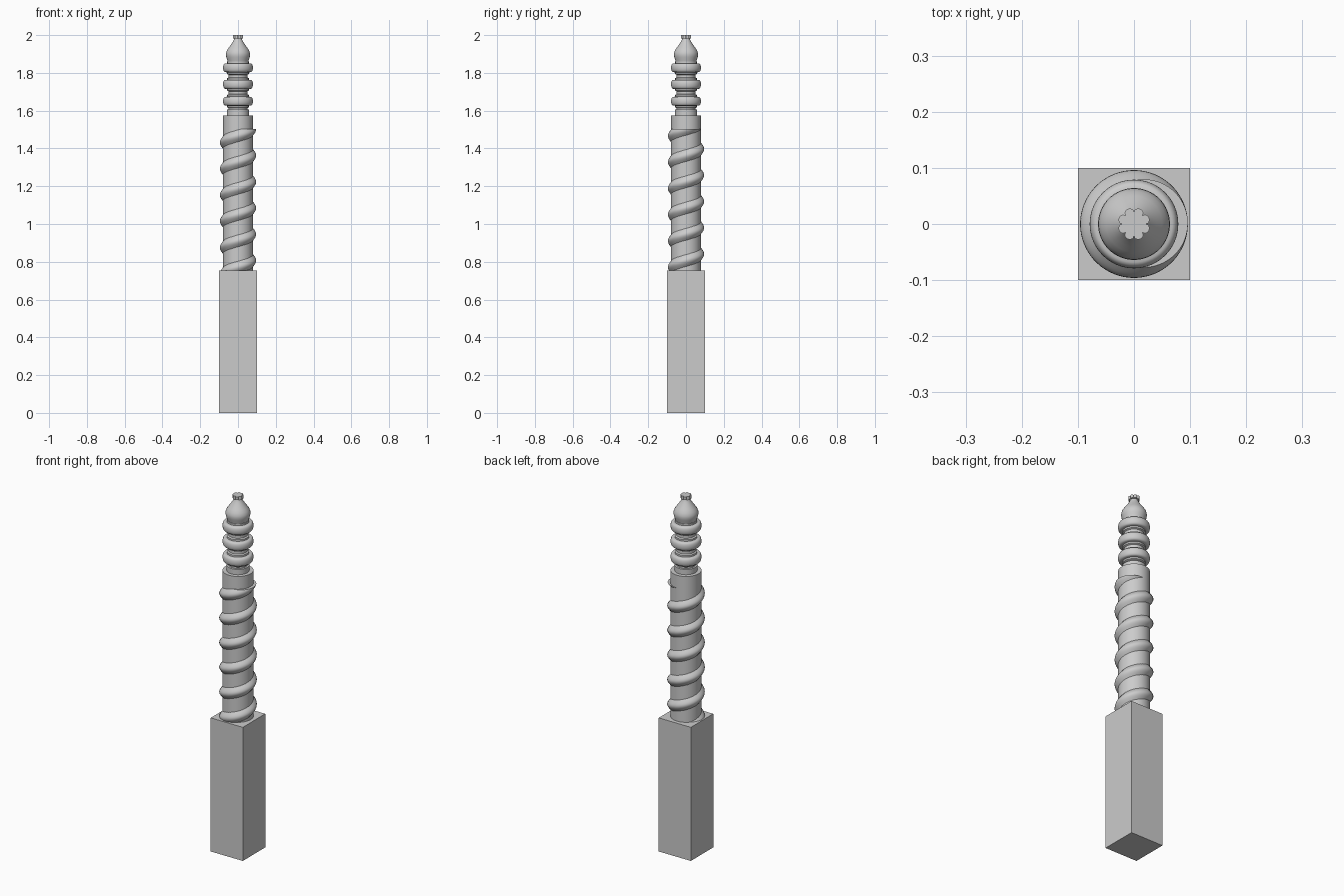
import bpy
import bmesh
from math import radians, sin, cos, pi, sqrt

if "Cube" in bpy.data.objects:
    bpy.data.objects.remove(bpy.data.objects["Cube"], do_unlink=True)

grey = bpy.data.materials.new("plain grey")
grey.use_nodes = True
grey.diffuse_color = (0.6, 0.6, 0.6, 1)
grey.node_tree.nodes["Principled BSDF"].inputs["Base Color"].default_value = grey.diffuse_color


def loft(name, sections, smooth=True):
    """Skin a stack of equally sized point rings and cap both ends."""
    bm = bmesh.new()
    rings = [[bm.verts.new(p) for p in ring] for ring in sections]
    count = len(rings[0])
    for low, high in zip(rings, rings[1:]):
        for i in range(count):
            j = (i + 1) % count
            bm.faces.new((low[i], low[j], high[j], high[i]))
    bm.faces.new(rings[0][::-1])
    bm.faces.new(rings[-1])
    mesh = bpy.data.meshes.new(name)
    bm.to_mesh(mesh)
    bm.free()
    mesh.materials.append(grey)
    obj = bpy.data.objects.new(name, mesh)
    bpy.context.collection.objects.link(obj)
    if smooth:
        bpy.ops.object.select_all(action='DESELECT')
        obj.select_set(True)
        bpy.context.view_layer.objects.active = obj
        bpy.ops.object.shade_smooth_by_angle(angle=radians(35))
    return obj


def circle(r, z, count=64, cx=0.0, cy=0.0, turn=0.0):
    steps = [2 * pi * i / count + turn for i in range(count)]
    return [(cx + r * cos(a), cy + r * sin(a), z) for a in steps]


def turned(name, profile):
    return loft(name, [circle(r, z) for r, z in profile])


# Square foot and round shaft
BASE_TOP, TWIST_TOP, SHAFT_TOP = 0.753, 1.503, 1.575
loft("square_base", [circle(0.1 * sqrt(2), z, 4, turn=pi / 4) for z in (0, BASE_TOP)], smooth=False)
turned("round_shaft", [(0.079, BASE_TOP), (0.079, SHAFT_TOP)])

# Spiral ridge: an off-centre disc twisted upward, ending in a flat cut
PITCH, OFFSET, LAYERS = 0.139, 0.0175, 220
spiral = []
for k in range(LAYERS + 1):
    z = BASE_TOP + (TWIST_TOP - BASE_TOP) * k / LAYERS
    a = 2 * pi * (z - TWIST_TOP) / PITCH + radians(4)
    spiral.append(circle(0.0785, z, cx=OFFSET * cos(a), cy=OFFSET * sin(a), turn=a))
loft("spiral_ridge", spiral)

# Turned neck with three rounded rings
neck = [(0.058, SHAFT_TOP), (0.058, 1.605)]
for zc in (1.65, 1.739, 1.827):
    neck += [(0.049, zc - 0.044), (0.049, zc - 0.037), (0.057, zc - 0.033), (0.057, zc - 0.025)]
    for k in range(13):
        t = -pi / 2 + pi * k / 12
        neck.append((0.057 + 0.022 * sqrt(max(cos(t), 0)), zc + 0.024 * sin(t)))
    neck += [(0.057, zc + 0.033), (0.049, zc + 0.037)]
neck.append((0.049, 1.865))
turned("ringed_neck", neck)

# Bulb tapering to a thin stem
turned("finial_bulb", [
    (0.055, 1.86), (0.058, 1.872), (0.062, 1.884), (0.064, 1.896), (0.063, 1.907),
    (0.058, 1.92), (0.050, 1.932), (0.041, 1.944), (0.033, 1.956), (0.026, 1.967),
    (0.021, 1.977), (0.019, 1.985)])

# Eight-lobed button on top
def lobed(z, count=96):
    ring = []
    for i in range(count):
        a = 2 * pi * i / count
        r = 0.0215 + 0.0075 * sqrt(abs(sin(4 * a)))
        ring.append((r * cos(a), r * sin(a), z))
    return ring


loft("lobed_cap", [lobed(1.982), lobed(2.0)])
